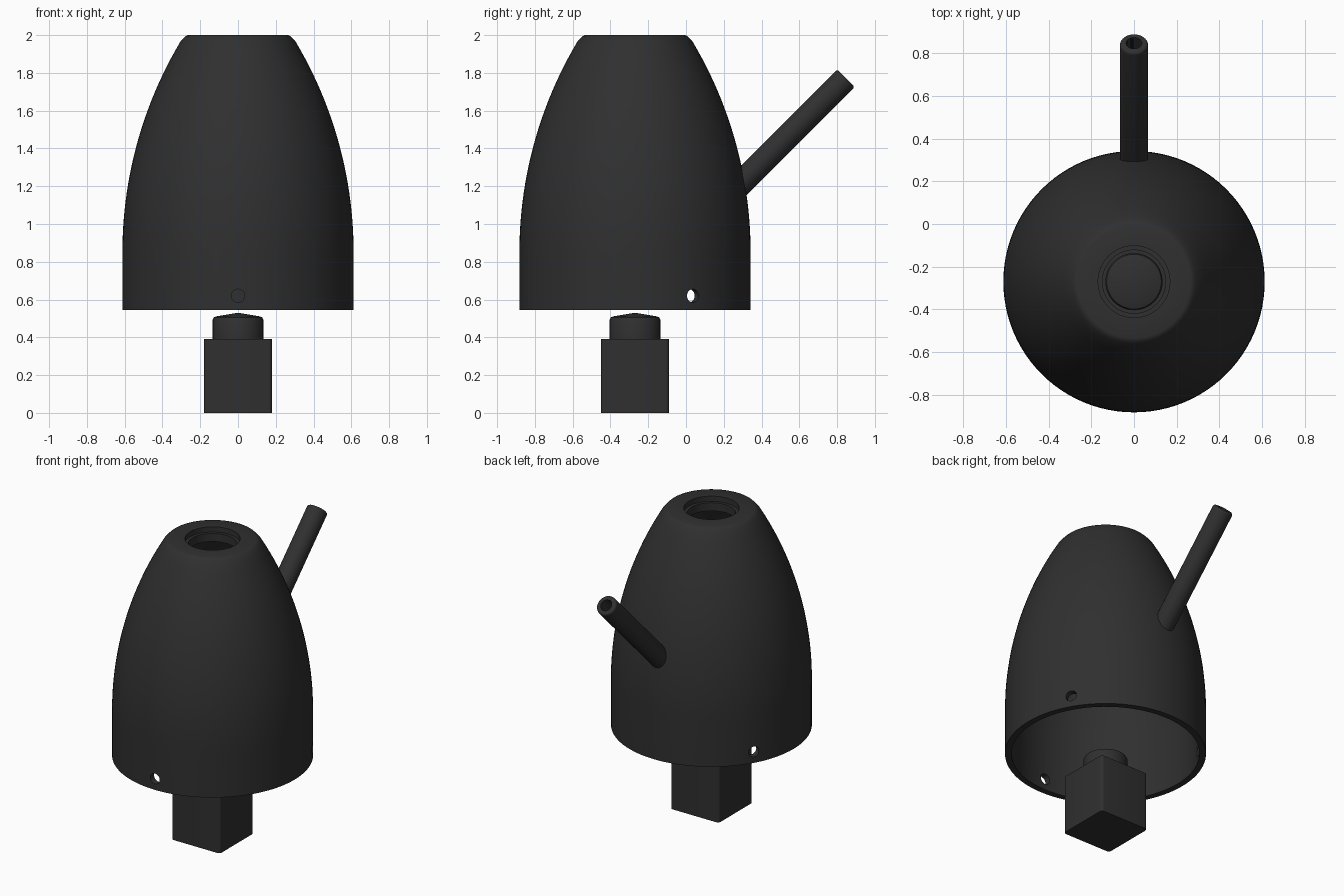
import bpy, bmesh, math
from mathutils import Matrix, Vector

old = bpy.data.objects.get("Cube")
if old:
    bpy.data.objects.remove(old, do_unlink=True)

AXIS = Vector((0, -0.27, 0))      # vertical axis of the shell and post
BASE, STRAIGHT, TOP = 0.545, 0.85, 2.0

mat = bpy.data.materials.new("charcoal")
mat.use_nodes = True
colour = (0.029, 0.029, 0.029, 1)
mat.diffuse_color = colour
mat.node_tree.nodes["Principled BSDF"].inputs["Base Color"].default_value = colour


def make_object(name, bm, matrix):
    bmesh.ops.recalc_face_normals(bm, faces=bm.faces)
    mesh = bpy.data.meshes.new(name)
    bm.to_mesh(mesh)
    bm.free()
    mesh.materials.append(mat)
    ob = bpy.data.objects.new(name, mesh)
    ob.matrix_world = matrix
    bpy.context.collection.objects.link(ob)
    return ob


def lathe(name, profile, matrix, steps=96):
    """Revolve (radius, height) points, starting and ending on the axis."""
    bm = bmesh.new()
    verts = [bm.verts.new((r, 0, z)) for r, z in profile]
    edges = [bm.edges.new(pair) for pair in zip(verts, verts[1:])]
    bmesh.ops.spin(bm, geom=verts + edges, cent=(0, 0, 0), axis=(0, 0, 1),
                   angle=math.tau, steps=steps)
    bmesh.ops.remove_doubles(bm, verts=bm.verts, dist=1e-5)
    return make_object(name, bm, matrix)


def rod(name, radius, start, direction, length, bevel=0.0, steps=40):
    turn = direction.to_track_quat('Z', 'Y').to_matrix().to_4x4()
    profile = [(0, 0), (radius, 0)]
    if bevel:
        for i in range(5):
            a = i / 4 * math.pi / 2
            profile.append((radius - bevel + bevel * math.cos(a),
                            length - bevel + bevel * math.sin(a)))
    else:
        profile.append((radius, length))
    profile.append((0, length))
    return lathe(name, profile, Matrix.Translation(start) @ turn, steps)


def activate(ob):
    bpy.ops.object.select_all(action='DESELECT')
    ob.select_set(True)
    bpy.context.view_layer.objects.active = ob


def combine(target, other, operation):
    mod = target.modifiers.new("combine", 'BOOLEAN')
    mod.operation, mod.solver, mod.object = operation, 'EXACT', other
    activate(target)
    bpy.ops.object.modifier_apply(modifier=mod.name)
    bpy.data.objects.remove(other, do_unlink=True)


def ogive(offset, z_end, count=24):
    """Wall curve: vertical at the shoulder, bending inward on an arc."""
    big = 2.18
    points = []
    for i in range(count + 1):
        h = (z_end - STRAIGHT) * i / count
        points.append((0.612 - big + math.sqrt((big - offset) ** 2 - h * h),
                       STRAIGHT + h))
    return points


centre = Matrix.Translation(AXIS)

# Shell body with a softened upper rim
shell = lathe("shell", [(0, BASE), (0.612, BASE)] + ogive(0, 1.965)
              + [(0.288, 1.985), (0.278, 1.995), (0.265, TOP), (0, TOP)], centre)

# Angled side tube joined to the shell
slope = Vector((0, 1, 1)).normalized()
tube_start = Vector((0, 0.2, 1.125))
tube_length = 0.647 * math.sqrt(2)
combine(shell, rod("tube", 0.066, tube_start, slope, tube_length, 0.014), 'UNION')

# Hollow interior with the stepped top opening
cavity = lathe("cavity", [(0, BASE - 0.1), (0.572, BASE - 0.1)] + ogive(0.04, 1.91)
               + [(0.148, 1.91), (0.148, 1.965), (0.168, 1.965),
                  (0.168, TOP + 0.1), (0, TOP + 0.1)], centre)
combine(shell, cavity, 'DIFFERENCE')

# Bore of the side tube
combine(shell, rod("bore", 0.037, tube_start - slope * 0.1, slope,
                   tube_length + 0.3), 'DIFFERENCE')

# Three radial screw holes near the lower rim
for angle in (-90, 30, 150):
    a = math.radians(angle)
    out = Vector((math.cos(a), math.sin(a), 0))
    start = AXIS + out * 0.4 + Vector((0, 0, 0.62))
    combine(shell, rod("screw_hole", 0.035, start, out, 0.4, steps=32), 'DIFFERENCE')

# Square post with rounded upright edges
bm = bmesh.new()
bmesh.ops.create_cube(bm, size=1, matrix=Matrix.Translation((0, 0, 0.195))
                      @ Matrix.Diagonal((0.362, 0.362, 0.39, 1)))
upright = [e for e in bm.edges
           if abs(e.verts[0].co.z - e.verts[1].co.z) > 0.1]
bmesh.ops.bevel(bm, geom=upright, offset=0.02, segments=4, profile=0.5,
                affect='EDGES')
post = make_object("square_post", bm, centre)

# Round stem with a shallow conical tip
stem = lathe("post_stem", [(0, 0.38), (0.134, 0.38), (0.134, 0.495),
                           (0.128, 0.506), (0.11, 0.512), (0, 0.53)], centre, 64)

for ob in (shell, post, stem):
    activate(ob)
    bpy.ops.object.shade_smooth_by_angle(angle=math.radians(30))
